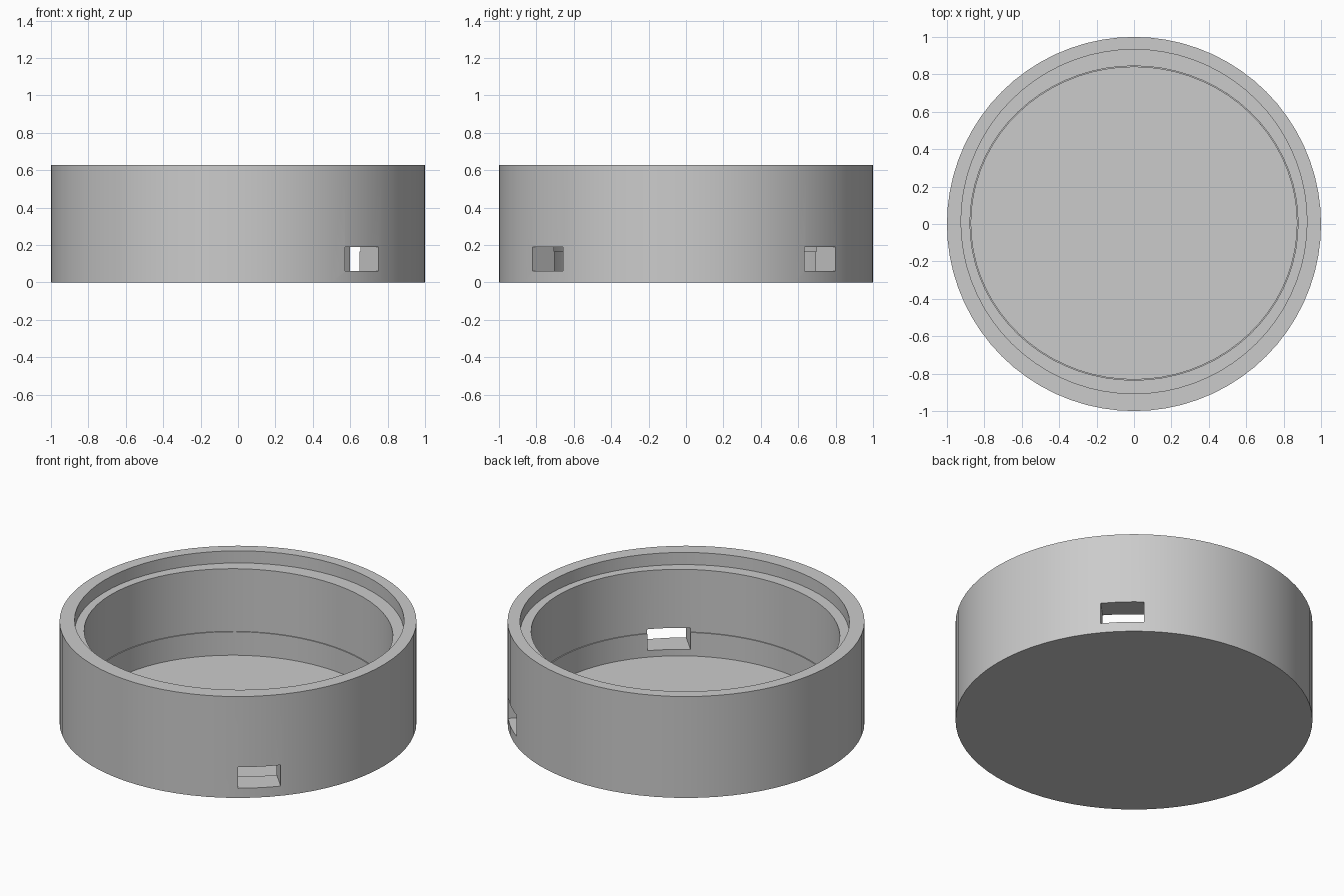
import bpy, bmesh
from math import sin, cos, pi, radians
from mathutils import Matrix, Vector

cube = bpy.data.objects.get("Cube")
if cube:
    bpy.data.objects.remove(cube, do_unlink=True)

SEGMENTS = 72

grey = bpy.data.materials.new("plain grey")
grey.use_nodes = True
colour = (0.6, 0.6, 0.6, 1)
grey.diffuse_color = colour
grey.node_tree.nodes["Principled BSDF"].inputs["Base Color"].default_value = colour


def add_object(name, bm):
    mesh = bpy.data.meshes.new(name)
    bmesh.ops.recalc_face_normals(bm, faces=bm.faces)
    bm.to_mesh(mesh)
    bm.free()
    mesh.materials.append(grey)
    obj = bpy.data.objects.new(name, mesh)
    bpy.context.collection.objects.link(obj)
    return obj


def ring(bm, rx, ry, cy, z):
    angles = [2 * pi * i / SEGMENTS for i in range(SEGMENTS)]
    return [bm.verts.new((rx * cos(a), cy + ry * sin(a), z)) for a in angles]


# Round container: outer wall, rim, lid ledge, slightly oval inside, floor
profile = [
    (1, 1, 0, 0),
    (1, 1, 0, 0.627),
    (0.925, 0.92, 0.013, 0.627),
    (0.925, 0.92, 0.013, 0.552),
    (0.877, 0.84, 0.005, 0.552),
    (0.877, 0.84, 0.005, 0.165),
    (0.871, 0.834, 0.005, 0.165),
    (0.871, 0.834, 0.005, 0.02),
]
bm = bmesh.new()
rings = [ring(bm, *p) for p in profile]
for low, high in zip(rings, rings[1:]):
    for i in range(SEGMENTS):
        j = (i + 1) % SEGMENTS
        bm.faces.new((low[i], low[j], high[j], high[i]))
bm.faces.new(rings[0])
bm.faces.new(rings[-1])
container = add_object("round_container", bm)

# Two rectangular slots cut through the wall
cutters = []
for name, position, direction in (("front_slot", -48.1, -46.5),
                                  ("back_slot", 46.2, 45.5)):
    bm = bmesh.new()
    bmesh.ops.create_cube(bm, size=1)
    bm.transform(Matrix.Diagonal((0.5, 0.242, 0.13, 1)))
    bm.transform(Matrix.Rotation(radians(direction), 4, "Z"))
    a = radians(position)
    bm.transform(Matrix.Translation(Vector((cos(a), sin(a), 0.125))))
    cutter = add_object(name + "_cutter", bm)
    cutter.hide_render = True
    cutters.append(cutter)
    cut = container.modifiers.new(name, "BOOLEAN")
    cut.operation = "DIFFERENCE"
    cut.solver = "EXACT"
    cut.object = cutter

# Apply the cuts and remove the cutters
graph = bpy.context.evaluated_depsgraph_get()
container_mesh = bpy.data.meshes.new_from_object(container.evaluated_get(graph))
container.modifiers.clear()
container.data = container_mesh
for cutter in cutters:
    bpy.data.objects.remove(cutter, do_unlink=True)

bpy.ops.object.select_all(action="DESELECT")
container.select_set(True)
bpy.context.view_layer.objects.active = container
bpy.ops.object.shade_smooth_by_angle(angle=radians(30))
